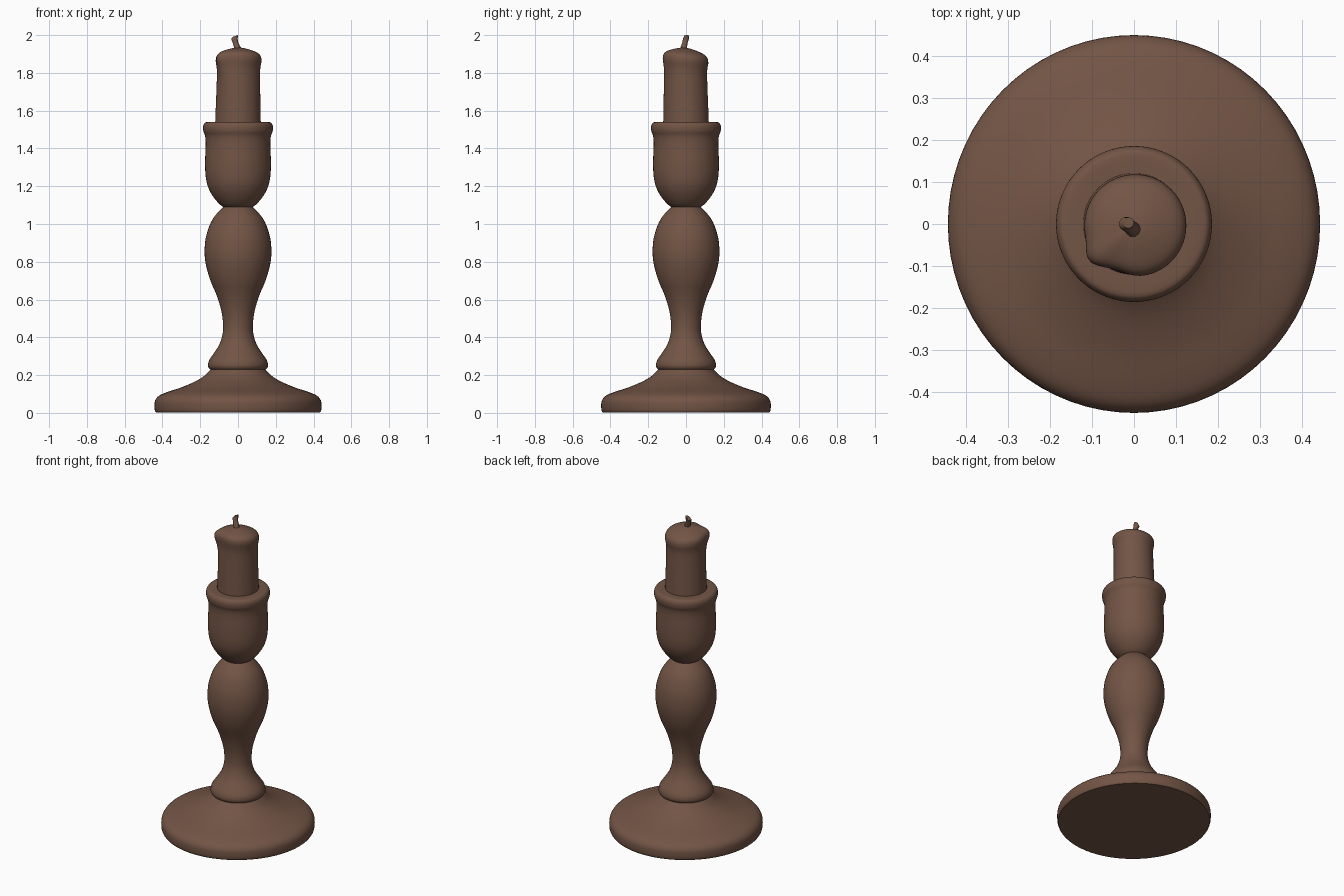
import bpy, bmesh, math
from mathutils import Vector

if "Cube" in bpy.data.objects:
    bpy.data.objects.remove(bpy.data.objects["Cube"])

wood = bpy.data.materials.new("warm_brown")
wood.diffuse_color = (0.17, 0.09, 0.06, 1)
wood.use_nodes = True
wood.node_tree.nodes["Principled BSDF"].inputs["Base Color"].default_value = wood.diffuse_color


def finish(name, bm, angle=40):
    bmesh.ops.recalc_face_normals(bm, faces=bm.faces)
    me = bpy.data.meshes.new(name)
    bm.to_mesh(me)
    bm.free()
    ob = bpy.data.objects.new(name, me)
    bpy.context.collection.objects.link(ob)
    me.materials.append(wood)
    bpy.ops.object.select_all(action='DESELECT')
    ob.select_set(True)
    bpy.context.view_layer.objects.active = ob
    bpy.ops.object.shade_smooth_by_angle(angle=math.radians(angle))
    return ob


def refine(pts, n=3):
    """Catmull-Rom resampling of a profile."""
    out = []
    for i in range(len(pts) - 1):
        p = [Vector(pts[max(0, min(len(pts) - 1, i + k))]) for k in (-1, 0, 1, 2)]
        for j in range(n):
            t = j / n
            out.append(0.5 * (2 * p[1] + (p[2] - p[0]) * t
                              + (2 * p[0] - 5 * p[1] + 4 * p[2] - p[3]) * t ** 2
                              + (3 * p[1] - p[0] - 3 * p[2] + p[3]) * t ** 3))
    return out + [Vector(pts[-1])]


def lathe(name, profile, seg=72, warp=None, sx=1.0, sy=1.0):
    """Turn an (r, z) profile around z, closed by caps at both ends."""
    bm = bmesh.new()
    rings = []
    for r, z in refine(profile):
        ring = []
        for i in range(seg):
            a = 2 * math.pi * i / seg
            co = warp(r, a, z) if warp else (r * math.cos(a) * sx, r * math.sin(a) * sy, z)
            ring.append(bm.verts.new(co))
        rings.append(ring)
    for lo, hi in zip(rings, rings[1:]):
        for i in range(seg):
            j = (i + 1) % seg
            bm.faces.new((lo[i], lo[j], hi[j], hi[i]))
    bm.faces.new(rings[0][::-1])
    bm.faces.new(rings[-1])
    return finish(name, bm)


# Round foot
lathe("base", [(0.435, 0.003), (0.441, 0.015), (0.442, 0.05), (0.435, 0.073), (0.415, 0.093),
               (0.37, 0.112), (0.30, 0.135), (0.23, 0.165), (0.18, 0.195), (0.145, 0.23)],
      sx=1.0, sy=1.015)

# Turned stem
lathe("stem", [(0.135, 0.225), (0.15, 0.232), (0.159, 0.25), (0.152, 0.28), (0.125, 0.32),
               (0.10, 0.36), (0.083, 0.41), (0.079, 0.46), (0.086, 0.53), (0.112, 0.62),
               (0.146, 0.70), (0.169, 0.78), (0.177, 0.85), (0.170, 0.93), (0.143, 1.01),
               (0.108, 1.06), (0.072, 1.095)])

# Candle cup
lathe("candle_cup", [(0.07, 1.085), (0.10, 1.107), (0.135, 1.15), (0.16, 1.20), (0.172, 1.26),
                     (0.174, 1.34), (0.171, 1.42), (0.174, 1.465), (0.183, 1.49), (0.185, 1.515),
                     (0.178, 1.533), (0.163, 1.54), (0.115, 1.54)])


# Candle with a melted, lopsided lip at the front left
def melt(r, a, z):
    d = math.atan2(math.sin(a - math.radians(-143)), math.cos(a - math.radians(-143)))
    high = max(0.0, min(1.0, (z - 1.76) / 0.1))
    r *= 1 + high * (0.14 * math.exp(-(d / 0.25) ** 2) - 0.05 * math.exp(-((d - 0.6) / 0.3) ** 2))
    x, y = r * math.cos(a), r * math.sin(a)
    z -= 0.09 * y * high
    lean = (z - 1.54) * 0.01
    return x + lean, y - lean, z


lathe("candle", [(0.121, 1.52), (0.119, 1.60), (0.116, 1.70), (0.114, 1.80), (0.117, 1.835),
                 (0.121, 1.86), (0.119, 1.883), (0.108, 1.90), (0.085, 1.913), (0.05, 1.925),
                 (0.02, 1.932)], warp=melt)

# Bent wick
bm = bmesh.new()
path = [(0.0, -0.016, 1.91, 0.019), (-0.003, -0.012, 1.935, 0.018), (-0.014, -0.005, 1.962, 0.015),
        (-0.019, 0.0, 1.98, 0.017), (-0.013, 0.003, 1.996, 0.013)]
prev = None
for x, y, z, r in path:
    ring = []
    for i in range(10):
        a = 2 * math.pi * i / 10
        cx, cy = r * math.cos(a), r * math.sin(a)
        tilt = 0.0 if z < 1.99 else 0.3
        ring.append(bm.verts.new((x + cx, y + cy, z + tilt * cx)))
    if prev:
        for i in range(10):
            j = (i + 1) % 10
            bm.faces.new((prev[i], prev[j], ring[j], ring[i]))
    else:
        bm.faces.new(ring[::-1])
    prev = ring
bm.faces.new(prev)
finish("wick", bm)
